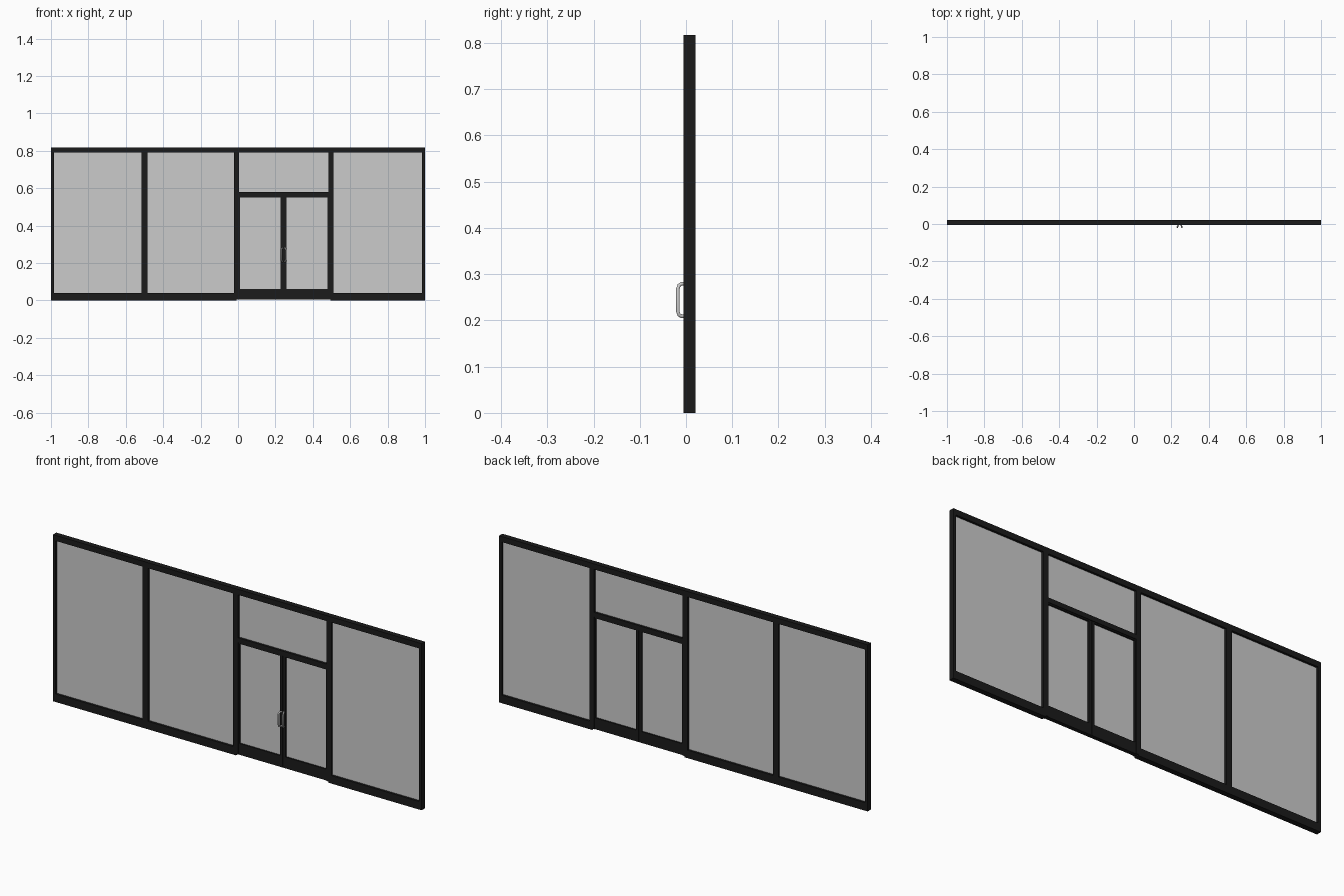
import bpy
from mathutils import Vector

if "Cube" in bpy.data.objects:
    bpy.data.objects.remove(bpy.data.objects["Cube"])


def material(name, rgba):
    m = bpy.data.materials.new(name)
    m.diffuse_color = rgba
    m.use_nodes = True
    m.node_tree.nodes["Principled BSDF"].inputs["Base Color"].default_value = m.diffuse_color
    return m


FRAME = material("dark_frame", (0.0105, 0.0105, 0.0105, 1))
GLASS = material("grey_glass", (0.6, 0.6, 0.6, 0.45))
METAL = material("handle_metal", (0.6, 0.6, 0.6, 1))

Y0, Y1 = -0.0055, 0.0205      # full frame depth
D0, D1 = -0.002, 0.017        # door leaf depth
G0, G1 = 0.0055, 0.0095       # glass depth


def box(name, x0, x1, y0, y1, z0, z1, mat):
    v = [(x, y, z) for x in (x0, x1) for y in (y0, y1) for z in (z0, z1)]
    f = [(0, 1, 3, 2), (4, 6, 7, 5), (0, 4, 5, 1), (2, 3, 7, 6), (0, 2, 6, 4), (1, 5, 7, 3)]
    me = bpy.data.meshes.new(name)
    me.from_pydata(v, [], f)
    me.materials.append(mat)
    ob = bpy.data.objects.new(name, me)
    bpy.context.collection.objects.link(ob)
    return ob


def framed_pane(name, x0, x1, z0, z1, left, right, bottom, top, y0, y1):
    """Rectangular frame with a glass pane filling its opening."""
    a, b, c, d = x0 + left, x1 - right, z0 + bottom, z1 - top
    box(name + "_left_stile", x0, a, y0, y1, z0, z1, FRAME)
    box(name + "_right_stile", b, x1, y0, y1, z0, z1, FRAME)
    box(name + "_bottom_rail", a, b, y0, y1, z0, c, FRAME)
    box(name + "_top_rail", a, b, y0, y1, d, z1, FRAME)
    box(name + "_glass", a, b, G0, G1, c, d, GLASS)


# fixed window bays
S, TOP, HEAD = 0.015, 0.817, 0.027
for i, (x0, x1) in enumerate([(-1, -0.5), (-0.5, -0.007), (0.495, 1)]):
    framed_pane(f"window_{i + 1}", x0, x1, 0, TOP, S, S, 0.039, HEAD, Y0, Y1)

# door bay: jambs, head, transom bar and transom light
DX0, DX1, DZ = -0.007, 0.495, 0.006
J = 0.0115
box("door_left_jamb", DX0, DX0 + J, Y0, Y1, DZ, TOP, FRAME)
box("door_right_jamb", DX1 - J, DX1, Y0, Y1, DZ, TOP, FRAME)
box("door_head", DX0 + J, DX1 - J, Y0, Y1, TOP - HEAD, TOP, FRAME)
box("transom_bar", DX0 + J, DX1 - J, Y0, Y1, 0.556, 0.579, FRAME)
box("transom_glass", DX0 + J, DX1 - J, G0, G1, 0.579, TOP - HEAD, GLASS)

# two door leaves
MID = (DX0 + DX1) / 2
framed_pane("left_door", DX0 + J, MID - 0.0005, DZ, 0.556, 0.005, 0.0155, 0.055, 0.006, D0, D1)
framed_pane("right_door", MID + 0.0005, DX1 - J, DZ, 0.556, 0.0155, 0.005, 0.055, 0.006, D0, D1)

# splayed pull handles with rounded corners
for side, label in ((-1, "left"), (1, "right")):
    cu = bpy.data.curves.new(label + "_handle", "CURVE")
    cu.dimensions = "3D"
    cu.bevel_depth = 0.004
    cu.bevel_resolution = 2
    cu.use_fill_caps = True
    base = Vector((MID + side * 0.0055, 0, 0))
    profile = [(0.001, 0.209), (-0.010, 0.209), (-0.015, 0.212), (-0.0175, 0.219),
               (-0.0175, 0.269), (-0.015, 0.276), (-0.010, 0.279), (0.001, 0.279)]
    sp = cu.splines.new("POLY")
    sp.points.add(len(profile) - 1)
    for p, (y, z) in zip(sp.points, profile):
        p.co = (base.x - side * y * 0.4, y, z, 1)
    tmp = bpy.data.objects.new("tmp", cu)
    bpy.context.collection.objects.link(tmp)
    bpy.context.view_layer.update()
    me = bpy.data.meshes.new_from_object(tmp.evaluated_get(bpy.context.evaluated_depsgraph_get()))
    bpy.data.objects.remove(tmp)
    me.materials.clear()
    me.materials.append(METAL)
    for f in me.polygons:
        f.use_smooth = len(f.vertices) == 4
    ob = bpy.data.objects.new(label + "_handle", me)
    bpy.context.collection.objects.link(ob)
